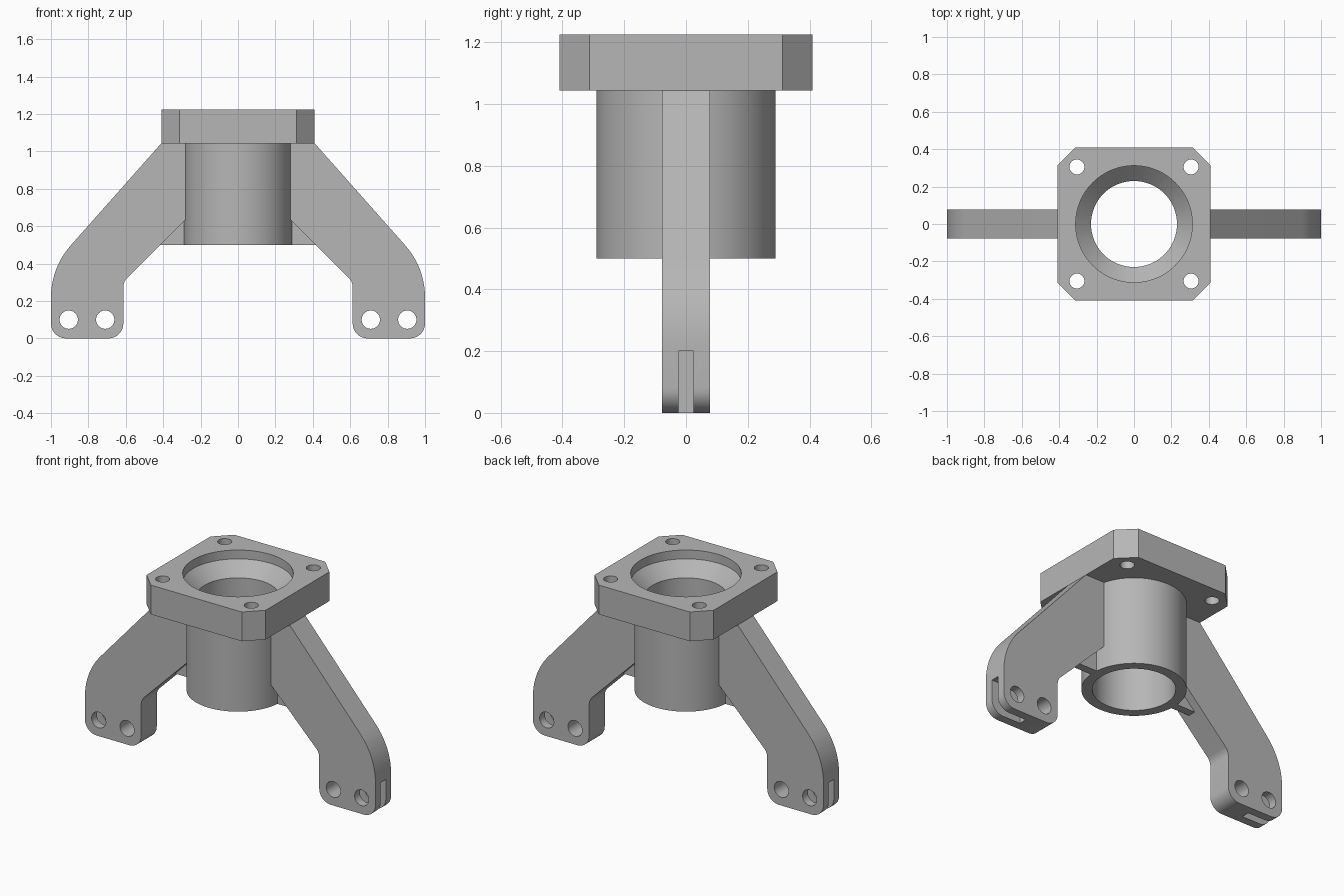
import bpy, bmesh, math
from mathutils import Vector, Matrix

cube = bpy.data.objects.get("Cube")
if cube:
    bpy.data.objects.remove(cube, do_unlink=True)

grey = bpy.data.materials.new("plain grey")
grey.use_nodes = True
grey.diffuse_color = (0.47, 0.47, 0.47, 1)
grey.node_tree.nodes["Principled BSDF"].inputs["Base Color"].default_value = grey.diffuse_color

BOTTOM, FLANGE, TOP = 0.5, 1.043, 1.225
BORE, OUTER = 0.23, 0.29


def finish(name, bm):
    bmesh.ops.recalc_face_normals(bm, faces=bm.faces)
    mesh = bpy.data.meshes.new(name)
    bm.to_mesh(mesh)
    bm.free()
    ob = bpy.data.objects.new(name, mesh)
    bpy.context.collection.objects.link(ob)
    mesh.materials.append(grey)
    return ob


def rounded(corners, steps=10):
    """Outline from (x, y, radius) corners, each rounded by an arc."""
    out = []
    for i, (x, y, r) in enumerate(corners):
        p = Vector((x, y))
        if r == 0:
            out.append(p)
            continue
        a = (Vector(corners[i - 1][:2]) - p).normalized()
        b = (Vector(corners[(i + 1) % len(corners)][:2]) - p).normalized()
        half = a.angle(b) / 2
        centre = p + (a + b).normalized() * r / math.sin(half)
        start = p + a * r / math.tan(half) - centre
        end = p + b * r / math.tan(half) - centre
        sweep = start.angle(end)
        for k in range(steps + 1):
            t = k / steps
            out.append(centre + (start * math.sin((1 - t) * sweep)
                                 + end * math.sin(t * sweep)) / math.sin(sweep))
    return out


def slab(name, outline, low, high, upright=False):
    """Extrude an outline along z, or along y when upright."""
    bm = bmesh.new()
    place = (lambda p, d: (p[0], d, p[1])) if upright else (lambda p, d: (p[0], p[1], d))
    face = bm.faces.new([bm.verts.new(place(p, low)) for p in outline])
    new = bmesh.ops.extrude_face_region(bm, geom=[face])["geom"]
    shift = place((0, 0), high - low)
    bmesh.ops.translate(bm, vec=shift, verts=[v for v in new if isinstance(v, bmesh.types.BMVert)])
    return finish(name, bm)


def lathe(name, profile, segments=72):
    """Turn a closed (radius, z) profile about the z axis."""
    bm = bmesh.new()
    verts = [bm.verts.new((r, 0, z)) for r, z in profile]
    edges = [bm.edges.new((verts[i - 1], verts[i])) for i in range(len(verts))]
    bmesh.ops.spin(bm, geom=verts + edges, cent=(0, 0, 0), axis=(0, 0, 1),
                   angle=math.tau, steps=segments, use_merge=True)
    bmesh.ops.remove_doubles(bm, verts=bm.verts, dist=1e-5)
    return finish(name, bm)


def peg(centre, radius, depth, upright=False):
    bm = bmesh.new()
    turn = Matrix.Rotation(math.pi / 2, 4, "X") if upright else Matrix()
    bmesh.ops.create_cone(bm, cap_ends=True, segments=32, radius1=radius, radius2=radius,
                          depth=depth, matrix=Matrix.Translation(centre) @ turn)
    return finish("hole_cutter", bm)


def cut(ob, cutters):
    bpy.context.view_layer.objects.active = ob
    for cutter in cutters:
        cutter.hide_render = True
        mod = ob.modifiers.new("cut", "BOOLEAN")
        mod.operation, mod.solver, mod.object = "DIFFERENCE", "EXACT", cutter
        bpy.ops.object.modifier_apply(modifier=mod.name)
        bpy.data.objects.remove(cutter, do_unlink=True)


def smooth(ob):
    bpy.ops.object.select_all(action="DESELECT")
    ob.select_set(True)
    bpy.context.view_layer.objects.active = ob
    bpy.ops.object.shade_smooth_by_angle(angle=math.radians(25))


# Central tube
parts = [lathe("centre_tube", [(BORE, BOTTOM), (OUTER, BOTTOM), (OUTER, FLANGE), (BORE, FLANGE)])]

# Square flange with clipped corners, stepped bore and four bolt holes
e, c = 0.41, 0.313
flange = slab("top_flange", [(c, -e), (e, -c), (e, c), (c, e), (-c, e), (-e, c), (-e, -c), (-c, -e)],
              FLANGE, TOP)
seat = lathe("seat_cutter", [(0, 1), (BORE, 1), (BORE, TOP - 0.135), (0.312, TOP - 0.055),
                             (0.312, TOP + 0.1), (0, TOP + 0.1)])
bolts = [peg((x, y, 1.13), 0.04, 0.5) for x in (-0.305, 0.305) for y in (-0.305, 0.305)]
cut(flange, [seat] + bolts)
parts.append(flange)

# Arms with pin holes and slotted feet, and the thin webs under them
arm_corners = [(0.265, FLANGE, 0), (0.41, FLANGE, 0), (1, 0.378, 0.42), (1, 0, 0.08),
               (0.613, 0, 0.08), (0.613, 0.303, 0.07), (0.265, 0.651, 0)]
web_corners = [(0.265, BOTTOM), (0.416, BOTTOM), (0.43, 0.52), (0.265, 0.685)]
half = 0.077
for side, s in (("left", 1), ("right", -1)):
    arm = slab(side + "_arm", [(s * p.x, p.y) for p in rounded(arm_corners)], -half, half, True)
    holes = [peg((s * x, 0, 0.1), 0.049, 0.5, True) for x in (0.71, 0.905)]
    slot = slab("slot_cutter", [(s * 0.8, -0.1), (s * 1.1, -0.1), (s * 1.1, 0.2), (s * 0.8, 0.2)],
                -0.025, 0.025, True)
    cut(arm, holes + [slot])
    web = slab(side + "_web", [(s * x, z) for x, z in web_corners], -0.025, 0.025, True)
    parts += [arm, web]

for part in parts:
    smooth(part)
